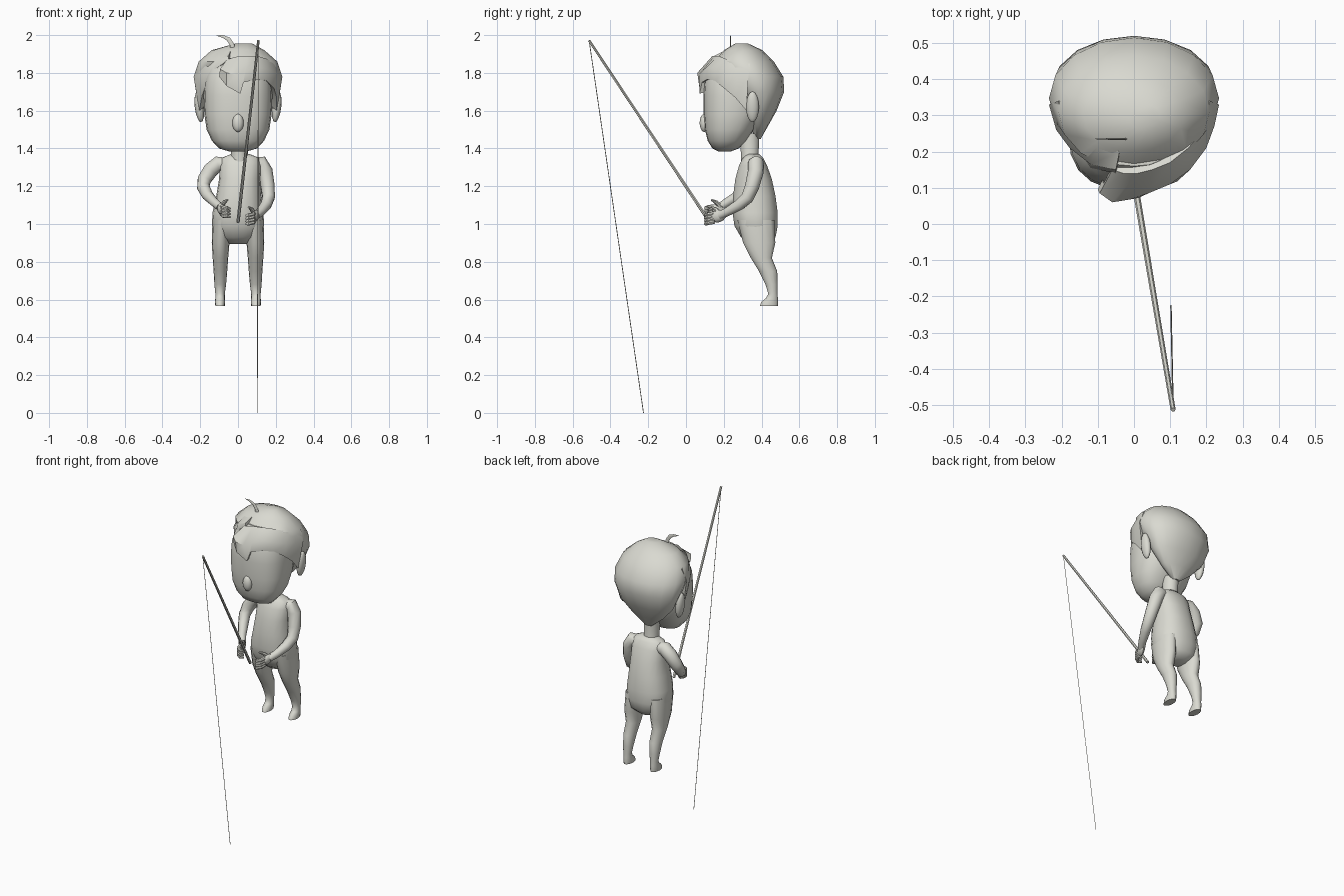
import bpy, bmesh, math
from mathutils import Vector

mat = bpy.data.materials.new("warm grey")
mat.diffuse_color = (0.70, 0.70, 0.64, 1)


def finish(name, bm, angle=45):
    bmesh.ops.recalc_face_normals(bm, faces=bm.faces)
    me = bpy.data.meshes.new(name)
    bm.to_mesh(me)
    bm.free()
    me.materials.append(mat)
    me.shade_smooth()
    me.set_sharp_from_angle(angle=math.radians(angle))
    ob = bpy.data.objects.new(name, me)
    bpy.context.collection.objects.link(ob)
    return ob


def loft(name, rings, n=14, power=2.0, angle=45):
    """Skin rings given as (centre, half axis u, half axis v)."""
    bm = bmesh.new()
    loops = []
    for c, u, v in rings:
        loop = []
        for i in range(n):
            a = 2 * math.pi * i / n
            ca, sa = math.cos(a), math.sin(a)
            p = math.copysign(abs(ca) ** (2 / power), ca)
            q = math.copysign(abs(sa) ** (2 / power), sa)
            loop.append(bm.verts.new(c + u * p + v * q))
        loops.append(loop)
    for a, b in zip(loops, loops[1:]):
        for i in range(n):
            j = (i + 1) % n
            bm.faces.new((a[i], a[j], b[j], b[i]))
    bm.faces.new(loops[0])
    bm.faces.new(loops[-1])
    return finish(name, bm, angle)


def stack(name, rows, n=14, power=2.0):
    """Rows of (z, centre x, front y, back y, half width)."""
    return loft(name, [(Vector((x, (f + b) / 2, z)), Vector((w, 0, 0)),
                        Vector((0, (b - f) / 2, 0))) for z, x, f, b, w in rows], n, power)


def tube(name, pts, radii, n=10, ref=(0, 0, 1), flat=1.0):
    """Tube along points, frame carried along the path."""
    pts = [Vector(p) for p in pts]
    rings, u = [], None
    for i, p in enumerate(pts):
        t = (pts[min(i + 1, len(pts) - 1)] - pts[max(i - 1, 0)]).normalized()
        u = Vector(ref).cross(t) if u is None else u - t * u.dot(t)
        u.normalize()
        rings.append((p, u * radii[i], t.cross(u) * radii[i] * flat))
    return loft(name, rings, n)


def ball(name, c, r, tilt=0):
    bm = bmesh.new()
    bmesh.ops.create_uvsphere(bm, u_segments=12, v_segments=8, radius=1)
    ob = finish(name, bm)
    ob.location, ob.scale, ob.rotation_euler = c, r, (0, tilt, 0)


def sheet(name, columns):
    """Thick hair sheet; each column runs from lower edge to upper edge."""
    bm = bmesh.new()
    g = [[bm.verts.new(p) for p in col] for col in columns]
    for a, b in zip(g, g[1:]):
        for k in range(len(a) - 1):
            bm.faces.new((a[k], b[k], b[k + 1], a[k + 1]))
    inner = Vector((0, 0.32, 1.76))
    back = [[bm.verts.new(v.co + (inner - v.co).normalized() * 0.03) for v in col] for col in g]
    for a, b in zip(back, back[1:]):
        for k in range(len(a) - 1):
            bm.faces.new((a[k], a[k + 1], b[k + 1], b[k]))

    def rim(grid):
        return ([c[0] for c in grid] + grid[-1][1:] +
                [c[-1] for c in reversed(grid[:-1])] + grid[0][-2:0:-1])
    r1, r2 = rim(g), rim(back)
    for i in range(len(r1)):
        j = (i + 1) % len(r1)
        bm.faces.new((r1[i], r2[i], r2[j], r1[j]))
    return finish(name, bm, 40)


# Head, nose, ears and neck
stack("head", [
    (1.385, 0, .17, .24, .05), (1.40, 0, .14, .28, .10), (1.44, 0, .115, .32, .138),
    (1.50, 0, .10, .36, .166), (1.58, 0, .093, .40, .178), (1.68, 0, .092, .42, .182),
    (1.75, 0, .097, .42, .178), (1.82, 0, .12, .40, .16), (1.88, 0, .16, .36, .11)],
    20, 2.5)
ball("nose", (0, .097, 1.535), (.03, .025, .048))
for s in (-1, 1):
    ball("ear", (s * .205, .352, 1.62), (.024, .034, .082), s * .12)
stack("neck", [(1.30, .01, .29, .40, .055), (1.37, .008, .29, .385, .045),
               (1.48, .005, .28, .39, .045)])

# Hair: rounded cap tapering to the nape, fringe, side hair and a stray lock
stack("hair_cap", [
    (1.45, 0, .365, .395, .025), (1.52, 0, .34, .435, .11), (1.60, 0, .31, .48, .182),
    (1.70, 0, .25, .52, .222), (1.78, 0, .18, .515, .235), (1.86, 0, .15, .465, .208),
    (1.92, 0, .20, .405, .14), (1.955, .03, .26, .33, .045)], 16)
sheet("fringe", [
    [(-.10, .095, 1.78), (-.095, .085, 1.82), (-.06, .15, 1.87)],
    [(-.06, .07, 1.73), (-.06, .06, 1.80), (-.03, .14, 1.88)],
    [(.012, .072, 1.69), (-.01, .068, 1.79), (.01, .14, 1.89)],
    [(.03, .085, 1.75), (.04, .085, 1.81), (.05, .15, 1.89)],
    [(.10, .11, 1.765), (.10, .11, 1.83), (.10, .17, 1.89)],
    [(.15, .15, 1.76), (.155, .15, 1.82), (.15, .21, 1.875)],
    [(.19, .20, 1.72), (.20, .21, 1.80), (.185, .25, 1.86)],
    [(.205, .26, 1.67), (.222, .27, 1.79), (.20, .29, 1.85)],
    [(.205, .32, 1.60), (.235, .33, 1.78), (.21, .34, 1.85)]])
sheet("side_hair", [
    [(-.205, .32, 1.60), (-.235, .33, 1.78), (-.21, .34, 1.85)],
    [(-.19, .25, 1.68), (-.215, .26, 1.78), (-.19, .29, 1.86)],
    [(-.165, .20, 1.75), (-.178, .21, 1.81), (-.16, .25, 1.88)],
    [(-.12, .155, 1.82), (-.12, .165, 1.86), (-.10, .22, 1.905)],
    [(-.05, .14, 1.87), (-.05, .15, 1.89), (-.04, .20, 1.915)]])
tube("stray_lock",
     [(-.025, .235, 1.91), (-.032, .235, 1.95), (-.05, .235, 1.978),
      (-.08, .235, 1.993), (-.115, .235, 1.998)],
     [.012, .012, .011, .007, .001], 6, (0, 1, 0), .3)

# Torso and legs
stack("torso", [
    (.895, 0, .34, .44, .05), (.93, 0, .29, .475, .115), (.99, 0, .255, .487, .138),
    (1.06, 0, .245, .487, .135), (1.15, .005, .248, .475, .12), (1.24, .01, .26, .455, .11),
    (1.31, .013, .28, .43, .11), (1.35, .013, .30, .41, .10), (1.37, .012, .32, .39, .05)],
    18, 2.3)
for s in (-1, 1):
    stack("leg", [
        (z, s * x, f, b, w) for z, x, f, b, w in (
            (1.02, .085, .27, .47, .05), (.90, .092, .30, .475, .047),
            (.82, .093, .342, .456, .041), (.75, .093, .385, .484, .036),
            (.68, .094, .42, .486, .031), (.63, .095, .435, .485, .025),
            (.607, .095, .422, .487, .025), (.588, .095, .398, .488, .027),
            (.566, .095, .39, .487, .025))])

# Arms
arm_r = [.036, .043, .042, .038, .034, .03, .024, .022]
tube("left_arm", [(-.05, .36, 1.315), (-.105, .365, 1.318), (-.145, .365, 1.285),
                  (-.178, .355, 1.235), (-.184, .33, 1.195), (-.16, .28, 1.15),
                  (-.125, .22, 1.115), (-.095, .18, 1.09)], arm_r)
tube("right_arm", [(.07, .36, 1.318), (.122, .37, 1.32), (.142, .37, 1.28),
                   (.157, .35, 1.20), (.162, .325, 1.14), (.148, .28, 1.10),
                   (.12, .22, 1.065), (.095, .18, 1.045)], arm_r)

# Hands with curled fingers and raised thumbs
for side, s, c in (("left", -1, Vector((-.085, .17, 1.078))),
                   ("right", 1, Vector((.085, .17, 1.04)))):
    tube(side + "_palm", [c + Vector(d) for d in
         ((s * .022, .035, .015), (s * .01, .015, .006), (0, -.01, -.004), (-s * .008, -.03, -.01))],
         [.018, .03, .031, .02], 10, (1, 0, 0), .6)
    for k in range(4):
        b = c + Vector((0, -.02, .016 - k * .015))
        tube(side + "_finger", [b, b + Vector((-s * .006, -.032, -.005)),
                                b + Vector((-s * .028, -.045, -.009)),
                                b + Vector((-s * .044, -.03, -.012))],
             [.011, .011, .01, .005], 7)
    tube(side + "_thumb", [c + Vector((0, .01, .015)), c + Vector((-s * .012, -.012, .038)),
                           c + Vector((-s * .03, -.035, .05))], [.013, .011, .005], 7)

# Fishing rod and hanging line
tip = (.108, -.513, 1.972)
tube("rod", [(.0, .125, 1.01), tip], [.009, .007], 6)
tube("line", [tip, (.102, -.225, 0)], [.002, .002], 4, (1, 0, 0))
